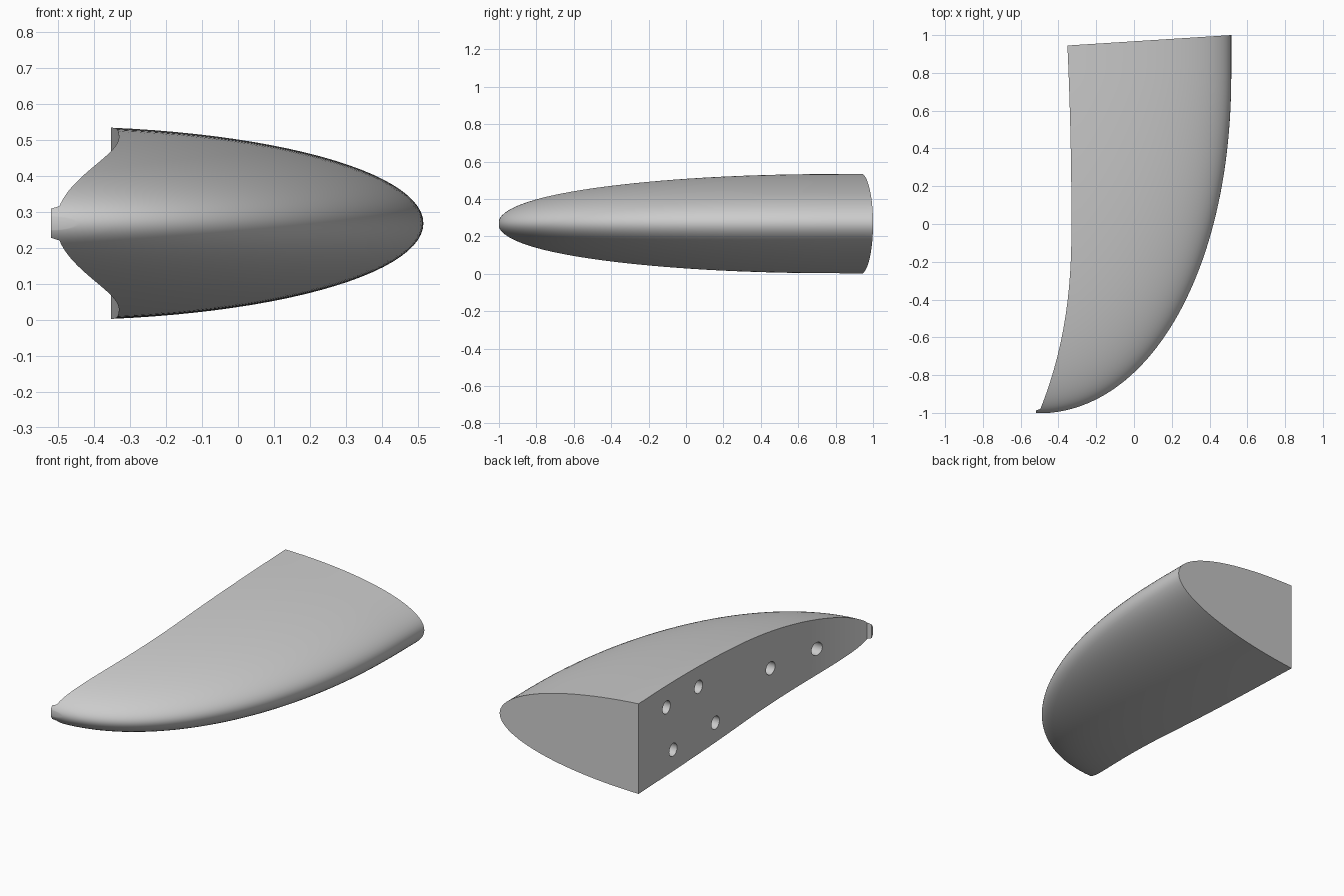
import bpy, bmesh
from math import cos, sin, acos, pi
from mathutils import Matrix

cube = bpy.data.objects.get("Cube")
if cube:
    bpy.data.objects.remove(cube)

grey = bpy.data.materials.new("plain_grey")
grey.use_nodes = True
GREY = (0.6, 0.6, 0.6, 1)
grey.diffuse_color = GREY
grey.node_tree.nodes["Principled BSDF"].inputs["Base Color"].default_value = GREY

MID_Z, AXIS_X = 0.268, -0.52
STATIONS, ARC = 56, 48


def reach(y):
    """Distance from the body axis to the outer edge."""
    t = max(0, (0.8 - y) / 1.803)
    return 1.035 * (1 - t ** 2.1) ** 0.476


def inner_x(y):
    """Curve of the mounting face."""
    if y < -0.98:
        return AXIS_X
    return -0.331 - (0.024 * y * y if y > 0 else 0.173 * abs(y) ** 2.36)


def make_object(name, bm):
    bmesh.ops.recalc_face_normals(bm, faces=bm.faces)
    mesh = bpy.data.meshes.new(name)
    bm.to_mesh(mesh)
    bm.free()
    mesh.materials.append(grey)
    obj = bpy.data.objects.new(name, mesh)
    bpy.context.collection.objects.link(obj)
    return obj


# Body: elliptical sections lofted from the tip to the root
bm = bmesh.new()
rings = []
for k in range(STATIONS + 1):
    y = -1 + 2.06 * (1 - cos(k / STATIONS * pi / 2))
    a = reach(y)
    limit = acos((inner_x(y) - AXIS_X) / a)
    angles = [limit * (2 * i / ARC - 1) for i in range(ARC + 1)]
    rings.append([bm.verts.new((AXIS_X + a * cos(t), y, MID_Z + 0.26 * a * sin(t)))
                  for t in angles])
for r, s in zip(rings, rings[1:]):
    for i in range(ARC + 1):
        j = (i + 1) % (ARC + 1)
        bm.faces.new((r[i], r[j], s[j], s[i]))
bm.faces.new(rings[0])
bm.faces.new(rings[-1])

# Slanted flat root end
cut = bmesh.ops.bisect_plane(bm, geom=bm.verts[:] + bm.edges[:] + bm.faces[:],
                             plane_co=(0.515, 1, 0), plane_no=(-0.055, 0.865, 0),
                             clear_outer=True)
edges = [e for e in cut["geom_cut"] if isinstance(e, bmesh.types.BMEdge)]
bmesh.ops.contextual_create(bm, geom=edges)
body = make_object("fin_body", bm)

# Round sockets in the mounting face
bm = bmesh.new()
for y, z in [(0.67, 0.405), (0.36, 0.405), (0.605, 0.13), (0.2, 0.133),
             (-0.3, 0.265), (-0.655, 0.258)]:
    place = Matrix.Translation((inner_x(y), y, z)) @ Matrix.Rotation(pi / 2, 4, "Y")
    bmesh.ops.create_cone(bm, cap_ends=True, segments=32, radius1=0.038,
                          radius2=0.038, depth=0.3, matrix=place)
cutter = make_object("socket_cutter", bm)
cutter.hide_render = True

mod = body.modifiers.new("sockets", "BOOLEAN")
mod.operation = "DIFFERENCE"
mod.solver = "EXACT"
mod.object = cutter
bpy.ops.object.select_all(action="DESELECT")
body.select_set(True)
bpy.context.view_layer.objects.active = body
bpy.ops.object.modifier_apply(modifier=mod.name)
bpy.data.objects.remove(cutter)
bpy.ops.object.shade_smooth_by_angle(angle=pi / 6)
